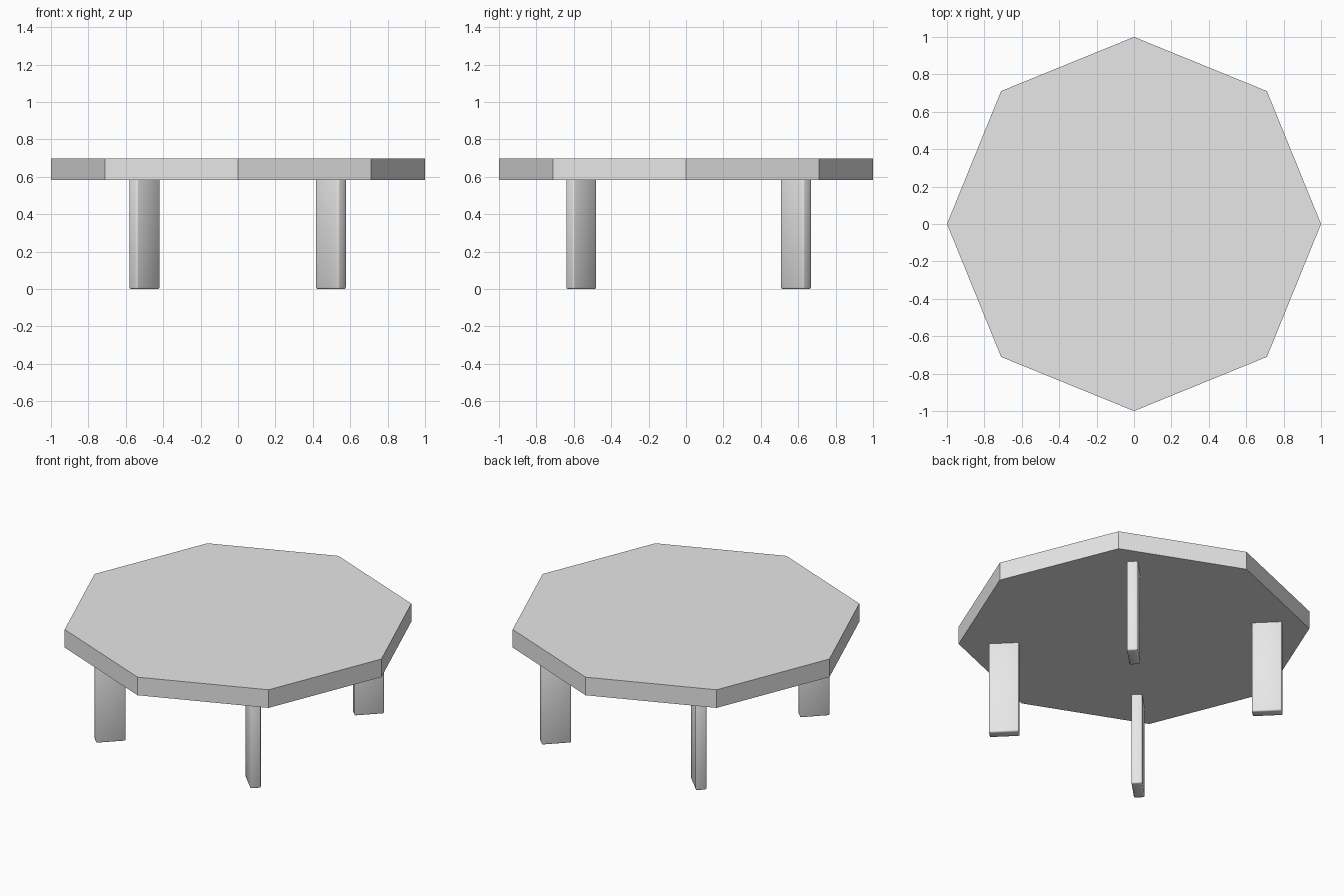
import bpy
import bmesh
from math import radians
from mathutils import Matrix

cube = bpy.data.objects.get("Cube")
if cube:
    bpy.data.objects.remove(cube, do_unlink=True)

# One plain grey for the whole table
GREY = (0.8, 0.8, 0.8, 1.0)
grey = bpy.data.materials.new("light_grey")
grey.use_nodes = True
grey.diffuse_color = GREY
grey.node_tree.nodes["Principled BSDF"].inputs["Base Color"].default_value = GREY

TOP_BOTTOM, TOP_HEIGHT = 0.583, 0.697
LEG_LENGTH, LEG_WIDTH = 0.172, 0.062


def add_object(name, bm):
    mesh = bpy.data.meshes.new(name)
    bm.to_mesh(mesh)
    bm.free()
    mesh.materials.append(grey)
    obj = bpy.data.objects.new(name, mesh)
    bpy.context.collection.objects.link(obj)
    return obj


# Eight-sided slab with a corner on each axis
bm = bmesh.new()
bmesh.ops.create_cone(bm, cap_ends=True, segments=8, radius1=1, radius2=1,
                      depth=TOP_HEIGHT - TOP_BOTTOM)
for v in bm.verts:
    if abs(v.co.x) > 0.1 and abs(v.co.y) > 0.1:
        v.co.x *= 1.005
        v.co.y *= 1.005
bmesh.ops.translate(bm, verts=bm.verts, vec=(0, 0, (TOP_BOTTOM + TOP_HEIGHT) / 2))
add_object("table_top", bm)


# Thin plank leg, turned so its narrow edge points outward
def add_leg(name, x, y, angle):
    height = TOP_BOTTOM + 0.02
    bm = bmesh.new()
    bmesh.ops.create_cube(bm, size=1, matrix=Matrix.Diagonal((LEG_LENGTH, LEG_WIDTH, height, 1)))
    leg = add_object(name, bm)
    leg.location = (x, y, height / 2)
    leg.rotation_euler.z = radians(angle)
    bevel = leg.modifiers.new("soft_edges", "BEVEL")
    bevel.width = 0.008
    bevel.segments = 2
    leg.data.polygons.foreach_set("use_smooth", [True] * len(leg.data.polygons))


for depth, y, turn in (("front", -0.56, -1), ("back", 0.588, 1)):
    for side, x, sign in (("right", -0.5, -1), ("left", 0.497, 1)):
        add_leg(f"{depth}_{side}_leg", x, y, 45 * turn * sign)
